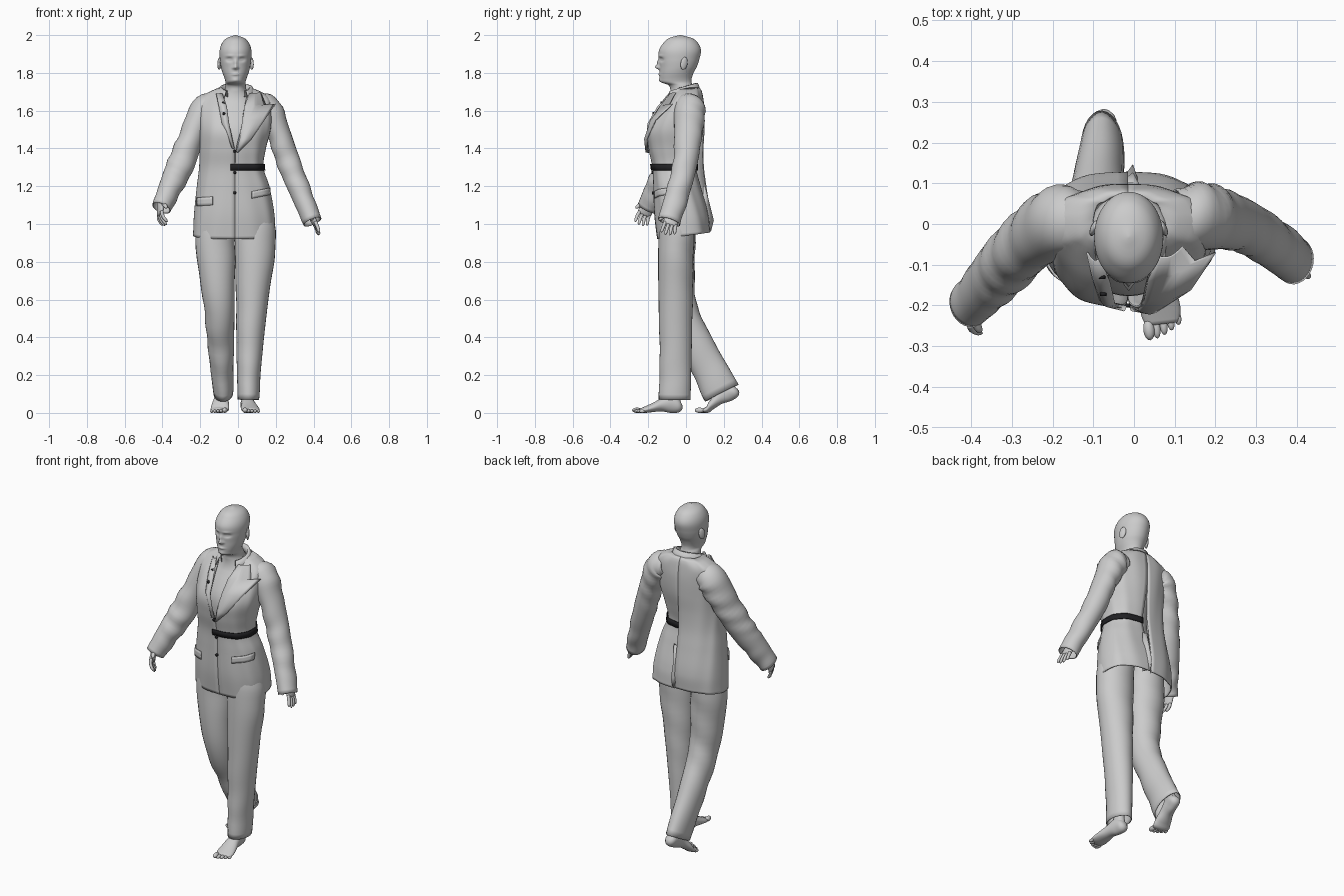
import bpy, bmesh
from math import sin, cos, pi, asin, exp, radians
from mathutils import Vector as V, Matrix as M

if "Cube" in bpy.data.objects:
    bpy.data.objects.remove(bpy.data.objects["Cube"])

XC, N = -0.015, 2.4     # jacket centre line, cross-section squareness

dark = bpy.data.materials.new("dark_leather")
dark.diffuse_color = (0.015, 0.015, 0.017, 1)
dark.use_nodes = True
dark.node_tree.nodes["Principled BSDF"].inputs["Base Color"].default_value = dark.diffuse_color


def at(rows, k):
    """Smooth interpolation of table rows keyed on their first column."""
    k = min(max(k, rows[0][0]), rows[-1][0])
    i = next(i for i in range(len(rows) - 1) if k <= rows[i + 1][0])
    a, b = rows[i], rows[i + 1]
    p, q = rows[max(i - 1, 0)], rows[min(i + 2, len(rows) - 1)]
    h = b[0] - a[0]
    u = (k - a[0]) / h
    out = []
    for j in range(1, len(a)):
        ma = (b[j] - p[j]) / (b[0] - p[0]) * h
        mb = (q[j] - a[j]) / (q[0] - a[0]) * h
        out.append((2*u**3 - 3*u*u + 1)*a[j] + (u**3 - 2*u*u + u)*ma
                   + (3*u*u - 2*u**3)*b[j] + (u**3 - u*u)*mb)
    return out


def finish(name, bm, mat=None, thick=0):
    bmesh.ops.recalc_face_normals(bm, faces=bm.faces)
    me = bpy.data.meshes.new(name)
    for f in bm.faces:
        f.smooth = True
    bm.to_mesh(me)
    bm.free()
    ob = bpy.data.objects.new(name, me)
    bpy.context.collection.objects.link(ob)
    if mat:
        me.materials.append(mat)
    if thick:
        m = ob.modifiers.new("thickness", 'SOLIDIFY')
        m.thickness, m.offset = thick, 0
    return ob


def grid(name, pts, closed=False, caps=False, **kw):
    bm = bmesh.new()
    vs = [[bm.verts.new(p) for p in row] for row in pts]
    n = len(vs[0])
    for a, b in zip(vs, vs[1:]):
        for j in range(n if closed else n - 1):
            bm.faces.new((a[j], a[(j+1) % n], b[(j+1) % n], b[j]))
    if caps:
        bm.faces.new(vs[0])
        bm.faces.new(vs[-1])
    return finish(name, bm, **kw)


def tube(name, secs, side=(1, 0, 0), steps=8, n=28, folds=0, caps=True, thick=0):
    """Sweep ellipses (x, y, z, r_side, r_other) along a smooth path."""
    rows = [(i, *s) for i, s in enumerate(secs)]
    end, pts = len(secs) - 1, []
    for i in range(end * steps + 1):
        k = i / steps
        x, y, z, ra, rb = at(rows, k)
        t = (V(at(rows, k + .05)[:3]) - V(at(rows, k - .05)[:3])).normalized()
        a = (V(side) - t * t.dot(V(side))).normalized()
        b = t.cross(a)
        ring = []
        for j in range(n):
            g = 2 * pi * j / n
            f = 1 + folds * sin(9*k + 2*sin(g + k)) * (1 + sin(g + 2*k)) / 2
            ring.append(V((x, y, z)) + a*max(ra, .001)*cos(g)*f + b*max(rb, .001)*sin(g)*f)
        pts.append(ring)
    return grid(name, pts, True, caps, thick=thick)


def ball(name, loc, size, rot=None):
    bm = bmesh.new()
    mat = M.Translation(loc) @ (rot or M()) @ M.Diagonal((*size, 1))
    bmesh.ops.create_uvsphere(bm, u_segments=16, v_segments=10, radius=1, matrix=mat)
    return finish(name, bm)


# Head, neck and chest as one skin: z, half width, front y, back y
skin = [(1.2, .11, -.14, .04), (1.38, .11, -.172, .03), (1.5, .13, -.172, .06), (1.6, .135, -.122, .07),
        (1.66, .10, -.085, .065), (1.70, .062, -.083, .05), (1.735, .054, -.092, .034), (1.75, .053, -.132, .03),
        (1.77, .058, -.139, .03), (1.80, .069, -.14, .04), (1.83, .077, -.14, .056), (1.87, .083, -.143, .07),
        (1.92, .084, -.143, .079), (1.96, .07, -.118, .062), (1.985, .045, -.088, .03), (2.0, .003, -.035, -.028)]
# Face bumps: x, z, spread x, spread z, height
face = [(0, 1.83, .010, .011, .022), (0, 1.852, .007, .018, .012), (0, 1.792, .019, .006, .007),
        (0, 1.762, .018, .01, .005)]
for s in (-1, 1):
    face += [(s*.033, 1.87, .015, .010, -.013), (s*.033, 1.87, .009, .005, .007),
             (s*.032, 1.89, .02, .007, .004), (s*.012, 1.826, .006, .006, .006)]
levels = [1.2 + .5*i/16 for i in range(16)] + [1.7 + .3*i/75 for i in range(76)]
pts = []
for z in levels:
    w, f, b = at(skin, z)
    ring = []
    for j in range(72):
        g = 2*pi*j/72
        x, y = w*sin(g), (f + b)/2 - (b - f)/2*cos(g)
        if cos(g) > 0:
            y -= sum(h*exp(-((x-fx)/sx)**2 - ((z-fz)/sz)**2) for fx, fz, sx, sz, h in face)
        ring.append((x - .013, y, z))
    pts.append(ring)
grid("head_and_chest", pts, True, True)
for s in (-1, 1):
    ball("ear", (-.013 + s*.085, -.01, 1.85), (.009, .02, .034),
         M.Rotation(s*.4, 4, 'Z') @ M.Rotation(-.2, 4, 'X'))

# Jacket halves: z, half width, front y, back y, front opening
fitted = [(.92, .21, -.15, .125, 0), (1.05, .205, -.165, .115, 0), (1.2, .178, -.17, .075, 0),
          (1.3, .147, -.175, .052, 0), (1.4, .16, -.195, .07, .005), (1.5, .185, -.2, .09, .03),
          (1.6, .19, -.145, .095, .045), (1.67, .18, -.08, .088, .06), (1.705, .12, -.06, .08, .07),
          (1.72, .085, -.055, .07, .072)]
loose_w = (.22, .215, .2, .188, .185, .185, .187, .18, .12, .085)
loose_b = (.12, .125, .105, .092, .09, .095, .095, .088, .08, .07)
loose = [(r[0], w, r[2], b, r[4]) for r, w, b in zip(fitted, loose_w, loose_b)]
halves = {1: fitted, -1: loose}


def angle(s, x, z):
    w = at(halves[s], z)[0]
    return asin(min(max(abs(x) / w, 0), .98) ** (N / 2))


def surf(s, t, z, off=0):
    """Point on a jacket half; t runs from front (0) to back (pi)."""
    w, f, b, _ = at(halves[s], z)
    w, f, b = w + off, f - off, b + off
    c = cos(t)
    x = XC + s*w*max(sin(t), 0)**(2/N)
    y = (f + b)/2 - (b - f)/2*abs(c)**(2/N)*(1 if c > 0 else -1)
    y += .004*sin(9*t + 8*z)*sin(t)
    return V((x, y, z + .035*(1 - c)/2*max(0, 1.05 - z)/.13))


for s, name in ((1, "jacket_fitted_half"), (-1, "jacket_loose_half")):
    pts = []
    for i in range(49):
        z = .92 + .8*i/48
        t0 = angle(s, at(halves[s], z)[3], z)
        pts.append([surf(s, t0 + (pi - t0)*j/40, z) for j in range(41)])
    grid(name, pts, thick=.006)
# Back vent fold at the overlap
grid("back_vent_fold", [[(XC - .02, .10, z), (XC + .012, .10 + d, z), (XC + .03, .09, z)]
                        for z, d in ((.96, .03), (1.02, .045), (1.1, .025), (1.2, 0))], thick=.004)

# Half belt
belt = []
for z in (1.283, 1.30, 1.317):
    row = [surf(1, pi*j/40, z, .008) for j in range(41)]
    belt.append([row[0] + V((-.025, -.002, 0))] + row)
grid("half_belt", belt, mat=dark, thick=.005)

# Pocket flaps
for s, x0, x1, z0, z1, tilt in ((1, .085, .178, 1.135, 1.172, .02), (-1, .115, .196, 1.10, 1.145, -.005)):
    rows = []
    for i in range(4):
        row = []
        for j in range(9):
            x, z = x0 + (x1 - x0)*j/8, z0 + (z1 - z0)*i/3 + tilt*j/8
            row.append(surf(s, angle(s, x, z), z, .007))
        rows.append(row)
    grid("pocket_flap", rows, thick=.006)

# Buttons
for x, y, z in ((-.017, -.2, 1.385), (-.017, -.178, 1.272), (-.017, -.175, 1.165),
                (-.075, -.172, 1.585), (-.078, -.13, 1.64)):
    bm = bmesh.new()
    bmesh.ops.create_cone(bm, cap_ends=True, segments=16, radius1=.008, radius2=.008, depth=.01,
                          matrix=M.Translation((x, y, z)) @ M.Rotation(pi/2, 4, 'X'))
    finish("button", bm, mat=dark)


# Lapels: strips between inner and outer edge
def lapel(name, inner, outer):
    rows = []
    for a, b in zip(inner, outer):
        rows.append([V(a).lerp(V(b), j/8) + V((0, -.012*sin(pi*j/8), 0)) for j in range(9)])
    grid(name, rows, thick=.005)


lapel("wide_lapel",
      [(-.01, -.2, 1.38), (.01, -.21, 1.45), (.025, -.185, 1.55), (.033, -.14, 1.62), (.035, -.135, 1.625), (.06, -.08, 1.69)],
      [(0, -.2, 1.38), (.07, -.205, 1.45), (.14, -.16, 1.55), (.2, -.07, 1.635), (.15, -.09, 1.625), (.12, -.055, 1.695)])
lapel("narrow_lapel",
      [(-.02, -.2, 1.4), (-.048, -.195, 1.53), (-.06, -.14, 1.62), (-.083, -.085, 1.69)],
      [(-.03, -.2, 1.4), (-.083, -.185, 1.53), (-.10, -.135, 1.62), (-.115, -.07, 1.69)])

# Collar standing round the neck
rows = []
for r, zb, zf in ((.07, 1.70, 1.67), (.074, 1.745, 1.70), (.084, 1.745, 1.698), (.104, 1.69, 1.655)):
    row = []
    for j in range(41):
        g = radians(-142 + 284*j/40)
        m = (1 - cos(g))/2
        row.append((-.010 + r*1.02*sin(g), -.022 + r*(1 - .05*m)*cos(g), zb + (zf - zb)*m))
    rows.append(row)
grid("collar", rows, thick=.004)

# Sleeves and trouser legs
tube("left_sleeve", [(.10, .025, 1.625, .05, .06), (.155, .02, 1.605, .075, .08), (.215, .012, 1.48, .06, .072),
     (.27, -.005, 1.32, .06, .062), (.335, -.045, 1.16, .054, .06), (.395, -.09, 1.012, .048, .058)],
     folds=.05, caps=False, thick=.005)
tube("right_sleeve", [(-.12, .02, 1.63, .05, .06), (-.175, .01, 1.605, .075, .085), (-.245, -.03, 1.46, .065, .08),
     (-.305, -.09, 1.31, .07, .07), (-.355, -.145, 1.2, .06, .064), (-.405, -.2, 1.085, .049, .056)],
     folds=.06, caps=False, thick=.005)
tube("left_trouser_leg", [(.085, -.035, 1.1, .09, .09), (.092, -.052, .9, .106, .092), (.075, -.055, .6, .083, .088),
     (.06, -.055, .3, .065, .082), (.055, -.06, .07, .054, .082)], folds=.02, caps=False, thick=.005)
tube("right_trouser_leg", [(-.11, -.03, 1.1, .09, .09), (-.12, -.045, .9, .103, .092), (-.1, -.033, .58, .08, .085),
     (-.09, .07, .34, .066, .085), (-.078, .19, .105, .05, .098)], folds=.035, caps=False, thick=.005)


# Hands: palm, four fingers, thumb
def hand(name, wrist, d, w, curl, bend):
    wrist, d, w, c = V(wrist), V(d).normalized(), V(w), V(curl).normalized()
    w = (w - d*d.dot(w)).normalized()
    tube(name + "_palm", [(*(wrist + d*k), a, b) for k, a, b in
         ((-.05, .027, .022), (0, .026, .02), (.04, .038, .017), (.078, .038, .013), (.088, .028, .006))],
         side=w, steps=4, n=16)
    for i, ln in enumerate((.058, .07, .075, .068)):
        p = wrist + d*.076 + w*(i - 1.5)*.019
        e = (d + w*(i - 1.5)*.08).normalized()
        tube(name + "_finger", [(*(p + e*ln*k*(1 - bend*k*.3) + c*bend*ln*k*k), r, r) for k, r in
             ((0, .0095), (.45, .009), (.85, .0075), (1, .001))], side=w, steps=3, n=10)
    p = wrist + d*.015 + w*.022
    e = (d*.8 + w*.6 + c*.25).normalized()
    tube(name + "_thumb", [(*(p + e*k), r, r) for k, r in ((0, .014), (.03, .012), (.06, .009), (.07, .001))],
         side=w, steps=3, n=10)


hand("left_hand", (.375, -.065, 1.07), (.42, -.22, -.85), (.1, -1, .2), (-1, 0, -.2), .12)
hand("right_hand", (-.408, -.188, 1.125), (-.05, -.4, -.85), (.3, -.85, .4), (.9, .2, -.2), .5)


# Feet: sole bends at the ball when the heel is lifted
def foot(name, ball_at, yaw, lift, inner):
    place = M.Translation(ball_at) @ M.Rotation(yaw, 4, 'Z')
    bend = M.Rotation(lift, 4, 'X')
    rows = [(0, .012, .04, .02), (.015, .03, .07, .004), (.06, .034, .10, 0), (.11, .037, .078, .008),
            (.16, .046, .052, .004), (.2, .049, .034, 0), (.228, .04, .022, .003)]
    pts = []
    for i in range(25):
        k = .228*i/24
        w, top, low = at(rows, k)
        ring = [V((w*cos(g), .2 - k, (top + low)/2 + (top - low)/2*sin(g)))
                for g in (2*pi*j/24 for j in range(24))]
        f = min(max((.215 - k)/.04, 0), 1)
        pts.append([place @ p.lerp(bend @ p, f) for p in ring])
    grid(name, pts, True, True)
    for i, (ln, r) in enumerate(((.026, .014), (.025, .010), (.022, .0095), (.019, .009), (.016, .0085))):
        loc = place @ V((inner*(.034 - i*.0185), -.038 + i*i*.0012, r))
        ball(name + "_toe", loc, (r, ln, r), M.Rotation(yaw, 4, 'Z'))
    for_ankle = place @ bend @ V((0, .15, .05))
    up = place @ bend @ V((0, .145, .2))
    tube(name + "_ankle", [(*for_ankle, .03, .042), (*for_ankle.lerp(up, .4), .028, .034), (*up, .034, .038)], steps=4)


foot("left_foot", (.066, -.218, 0), .12, 0, -1)
foot("right_foot", (-.097, .115, 0), -.16, radians(27), 1)
